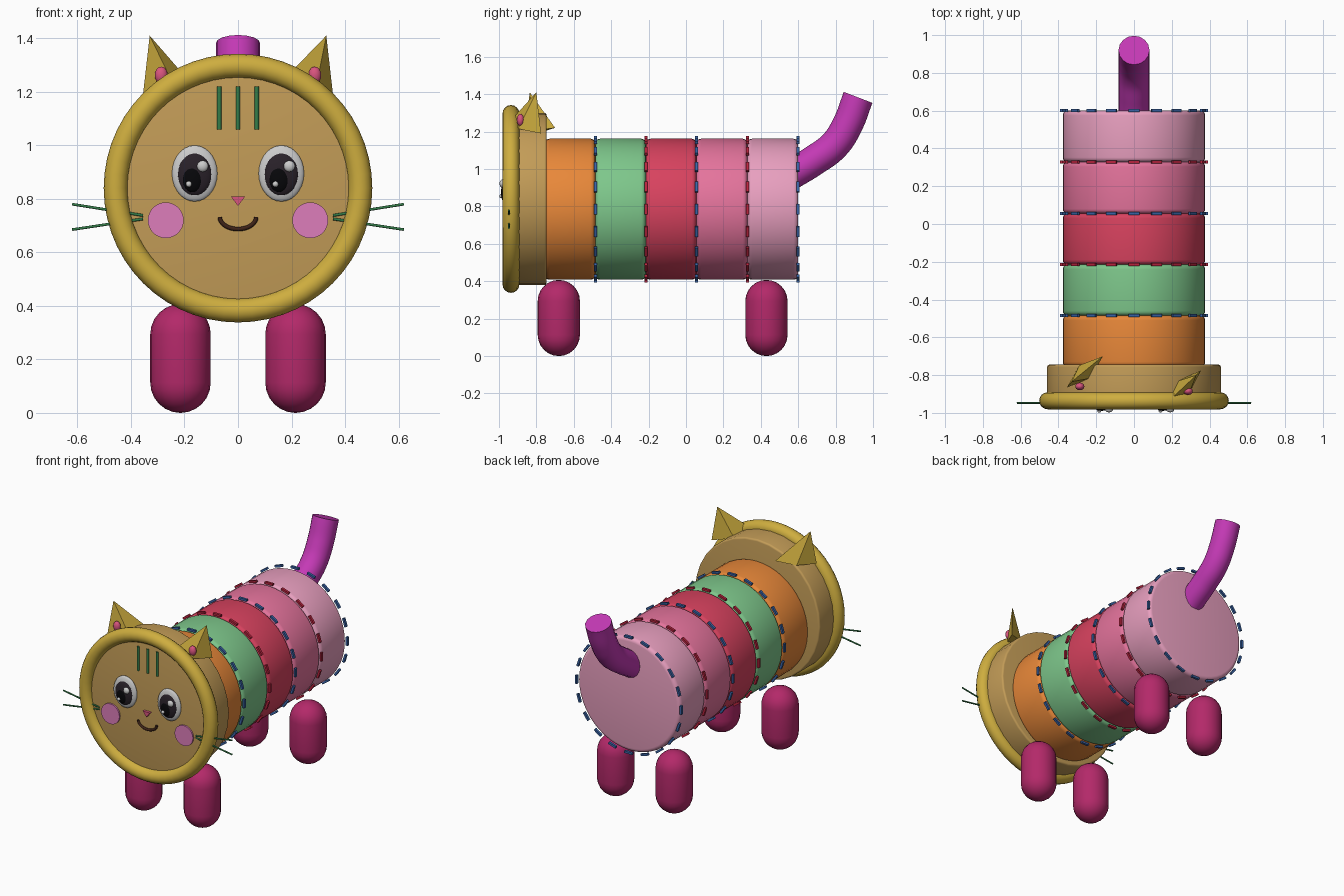
import bpy, bmesh, math
from mathutils import Vector

if "Cube" in bpy.data.objects:
    bpy.data.objects.remove(bpy.data.objects["Cube"])

def mat(name, r, g, b):
    m = bpy.data.materials.new(name)
    m.diffuse_color = [(c / 255) ** 2.2 for c in (r, g, b)] + [1]
    m.use_nodes = True
    m.node_tree.nodes["Principled BSDF"].inputs["Base Color"].default_value = m.diffuse_color
    return m

GOLD, TAN = mat("gold", 205, 172, 65), mat("tan", 194, 155, 88)
MAGENTA, PURPLE = mat("magenta", 178, 45, 105), mat("purple", 195, 60, 180)
BLUE, RED = mat("blue", 60, 100, 165), mat("dash_red", 185, 40, 65)
WHITE, DARK, BLACK = mat("white", 235, 235, 235), mat("dark", 45, 38, 45), mat("black", 15, 15, 18)
PINK, ROSE = mat("blush", 220, 125, 185), mat("rose", 215, 85, 125)
GREEN, BROWN = mat("dark_green", 55, 125, 75), mat("brown", 65, 40, 30)

def finish(ob, name, m, smooth=True, angle=35):
    ob.name = name
    ob.data.materials.append(m)
    if smooth:
        bpy.ops.object.select_all(action='DESELECT')
        ob.select_set(True)
        bpy.context.view_layer.objects.active = ob
        bpy.ops.object.shade_smooth_by_angle(angle=math.radians(angle))
    return ob

def from_bmesh(name, bm, m, smooth=True):
    bmesh.ops.recalc_face_normals(bm, faces=bm.faces)
    me = bpy.data.meshes.new(name)
    bm.to_mesh(me)
    bm.free()
    ob = bpy.data.objects.new(name, me)
    bpy.context.collection.objects.link(ob)
    return finish(ob, name, m, smooth)

def lathe(name, profile, origin, axis, n, m, smooth=True):
    """Revolve (radius, height) pairs around a y or z axis and cap the ends."""
    bm = bmesh.new()
    rings = []
    for r, h in profile:
        ring = []
        for i in range(n):
            a = 2 * math.pi * i / n
            c, s = r * math.cos(a), r * math.sin(a)
            p = Vector((c, h, s)) if axis == 'Y' else Vector((c, s, h))
            ring.append(bm.verts.new(p + Vector(origin)))
        rings.append(ring)
    for a, b in zip(rings, rings[1:]):
        for i in range(n):
            bm.faces.new((a[i], a[(i + 1) % n], b[(i + 1) % n], b[i]))
    bm.faces.new(rings[0])
    bm.faces.new(rings[-1])
    return from_bmesh(name, bm, m, smooth)

def drum(name, y0, y1, r, z, bev, m, n=48):
    arc = [(r - bev + bev * math.sin(t), bev - bev * math.cos(t))
           for t in (k * math.pi / 8 for k in range(5))]
    prof = [(a, y0 + b) for a, b in arc] + [(a, y1 - b) for a, b in reversed(arc)]
    return lathe(name, prof, (0, 0, z), 'Y', n, m)

def blob(name, loc, size, m):
    bpy.ops.mesh.primitive_uv_sphere_add(segments=24, ring_count=14, location=loc)
    ob = bpy.context.object
    ob.scale = size
    return finish(ob, name, m, True, 60)

def tube(name, pts, r, m, spline='POLY', res=4):
    cu = bpy.data.curves.new(name, 'CURVE')
    cu.dimensions = '3D'
    cu.bevel_depth, cu.bevel_resolution, cu.use_fill_caps = r, res, True
    if spline == 'POLY':
        s = cu.splines.new('POLY')
        s.points.add(len(pts) - 1)
        for p, c in zip(s.points, pts):
            p.co = (*c, 1)
    else:
        s = cu.splines.new('BEZIER')
        s.bezier_points.add(len(pts) - 1)
        for p, c in zip(s.bezier_points, pts):
            p.co = c
            p.handle_left_type = p.handle_right_type = 'AUTO'
    tmp = bpy.data.objects.new(name, cu)
    bpy.context.collection.objects.link(tmp)
    bpy.context.view_layer.update()
    me = bpy.data.meshes.new_from_object(tmp.evaluated_get(bpy.context.evaluated_depsgraph_get()))
    bpy.data.objects.remove(tmp)
    me.materials.clear()
    ob = bpy.data.objects.new(name, me)
    bpy.context.collection.objects.link(ob)
    return finish(ob, name, m, True, 40)

# Body drums
BZ, BR = 0.785, 0.377
edges = [-0.755, -0.485, -0.215, 0.055, 0.328, 0.6]
tints = [(232, 135, 60), (125, 198, 138), (215, 68, 95), (228, 115, 155), (232, 158, 190)]
for i, c in enumerate(tints):
    drum(f"body_segment_{i + 1}", edges[i], edges[i + 1], BR, BZ, 0.025, mat(f"segment_{i + 1}", *c))

# Dashed stitching around each seam
for k, y in enumerate(edges[1:]):
    bm = bmesh.new()
    for i in range(20):
        a = 2 * math.pi * i / 20
        out, tan = Vector((math.cos(a), 0, math.sin(a))), Vector((-math.sin(a), 0, math.cos(a)))
        v = bmesh.ops.create_cube(bm, size=1)["verts"]
        for p in v:
            x, d, t = p.co
            p.co = Vector((0, y + d * 0.016, BZ)) + out * (0.384 + x * 0.014) + tan * (t * 0.056)
    from_bmesh(f"stitching_{k + 1}", bm, BLUE if k % 2 == 0 else RED, False)

# Head drum and rolled rim
HZ = 0.84
drum("head", -0.945, -0.745, 0.46, HZ, 0.012, TAN, 32)
bpy.ops.mesh.primitive_torus_add(major_radius=0.457, minor_radius=0.045, major_segments=56,
                                 minor_segments=16, location=(0, -0.936, HZ), rotation=(math.pi / 2, 0, 0))
finish(bpy.context.object, "face_rim", GOLD, True, 60)

# Ears: thin four-sided pyramids, both turned the same way
def ear(name, a, b, tip, thick):
    a, b, tip = Vector(a), Vector(b), Vector(tip)
    side = (b - a).cross(Vector((0, 0, 1))).normalized() * thick
    mid = (a + b) / 2
    bm = bmesh.new()
    base = [bm.verts.new(p) for p in (a, mid + side, b, mid - side)]
    t = bm.verts.new(tip)
    bm.faces.new(base)
    for i in range(4):
        bm.faces.new((base[i], base[(i + 1) % 4], t))
    from_bmesh(name, bm, GOLD, False)

ear("left_ear", (-0.355, -0.865, 1.19), (-0.165, -0.70, 1.22), (-0.33, -0.835, 1.41), 0.045)
ear("right_ear", (0.165, -0.955, 1.24), (0.355, -0.775, 1.19), (0.33, -0.80, 1.41), 0.045)
for s, y in ((-1, -0.86), (1, -0.885)):
    blob("inner_ear", (s * 0.287, y, 1.262), (0.024, 0.02, 0.032), ROSE)

# Eyes with layered pupils and highlights
for x in (-0.162, 0.162):
    blob("eye_white", (x, -0.95, 0.895), (0.085, 0.025, 0.105), WHITE)
    blob("iris", (x, -0.962, 0.892), (0.064, 0.022, 0.08), DARK)
    blob("pupil", (x - 0.008, -0.972, 0.875), (0.038, 0.017, 0.05), BLACK)
    blob("large_highlight", (x + 0.03, -0.983, 0.922), (0.021, 0.014, 0.021), WHITE)
    blob("small_highlight", (x - 0.022, -0.988, 0.855), (0.011, 0.01, 0.011), WHITE)

# Cheeks, nose, mouth, forehead stripes
for x in (-0.27, 0.27):
    lathe("cheek", [(0.067, -0.955), (0.067, -0.94)], (x, 0, 0.72), 'Y', 32, PINK)
bm = bmesh.new()
nose = [[bm.verts.new(p) for p in ((-0.026, y, 0.808), (0.026, y, 0.808), (0, y, 0.773))] for y in (-0.962, -0.94)]
for f in nose:
    bm.faces.new(f)
for i in range(3):
    j = (i + 1) % 3
    bm.faces.new((nose[0][i], nose[0][j], nose[1][j], nose[1][i]))
from_bmesh("nose", bm, ROSE, False)
arc = [math.pi * (1 + i / 16) for i in range(17)]
tube("mouth", [(0.068 * math.cos(t), -0.95, 0.732 + 0.045 * math.sin(t)) for t in arc], 0.008, BROWN)
for x in (-0.07, 0, 0.07):
    tube("forehead_stripe", [(x, -0.947, 1.06), (x, -0.947, 1.22)], 0.008, GREEN)

# Whiskers
for s in (-1, 1):
    tube("upper_whisker", [(s * 0.355, -0.947, 0.738), (s * 0.62, -0.947, 0.78)], 0.005, GREEN)
    tube("lower_whisker", [(s * 0.355, -0.947, 0.725), (s * 0.62, -0.947, 0.685)], 0.005, GREEN)

# Capsule legs
R, TOP = 0.113, 0.407
q = [k * math.pi / 12 for k in range(7)]
prof = [(max(R * math.sin(t), 0.002), R - R * math.cos(t)) for t in q]
prof += [(r, TOP - h) for r, h in reversed(prof)]
for y, end in ((-0.68, "front"), (0.43, "back")):
    for s, side in ((-1, "left"), (1, "right")):
        lathe(f"{end}_{side}_leg", prof, (s * 0.215, y, 0), 'Z', 20, MAGENTA)

# Bent tail
tube("tail", [(0, 0.56, 0.97), (0, 0.68, 1.043), (0, 0.795, 1.13), (0, 0.865, 1.24), (0, 0.92, 1.383)],
     0.082, PURPLE, 'BEZIER', 6)
